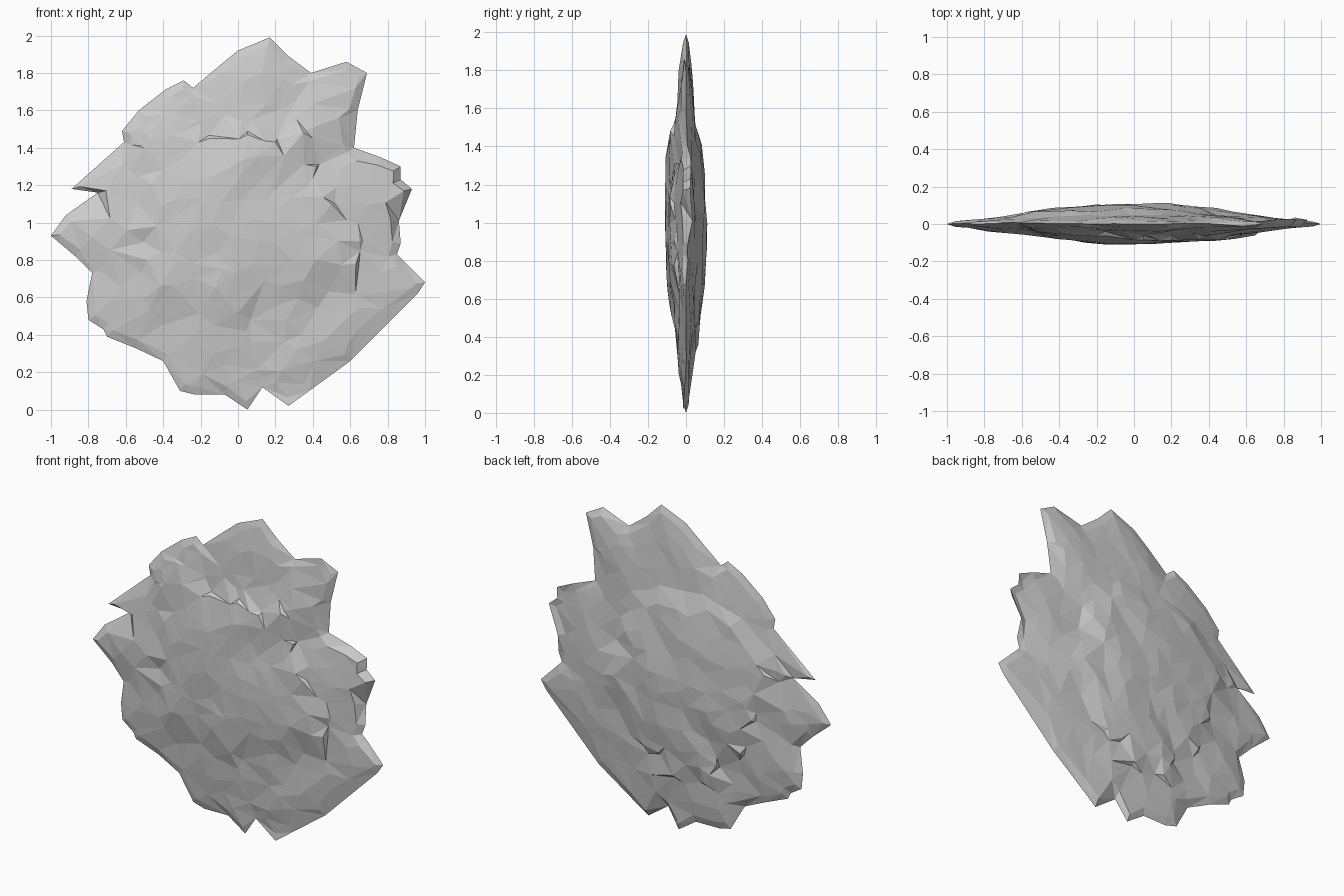
import bpy, bmesh, random
from mathutils import Vector, noise
from mathutils.geometry import delaunay_2d_cdt

if "Cube" in bpy.data.objects:
    bpy.data.objects.remove(bpy.data.objects["Cube"])

random.seed(4)
CENTRE = Vector((0.0, 0.98))

# Jagged silhouette seen from the front (x, z), clockwise from the top
RIM = [(.17, 1.99), (.27, 1.89), (.39, 1.80), (.58, 1.86), (.69, 1.80), (.64, 1.60),
       (.62, 1.40), (.76, 1.35), (.87, 1.30), (.87, 1.23), (.93, 1.18), (.86, 1.01),
       (.87, .89), (.85, .83), (.88, .80), (1.0, .68), (.96, .62), (.60, .26), (.38, .10),
       (.27, .02), (.13, .12), (.05, .0), (-.07, .08), (-.23, .08), (-.31, .10),
       (-.40, .26), (-.55, .33), (-.70, .39), (-.72, .43), (-.80, .48),
       (-.81, .58), (-.78, .73), (-.87, .82), (-1.0, .93), (-.92, 1.04), (-.75, 1.16),
       (-.89, 1.18), (-.61, 1.43), (-.62, 1.49), (-.53, 1.60), (-.39, 1.71), (-.29, 1.76),
       (-.24, 1.72), (-.11, 1.83), (0, 1.92)]
rim = [Vector(p) for p in reversed(RIM)]
N = len(rim)

# Fracture lines where a raised plate breaks off, one per side
FRONT_CLIFF = [(-.50, 1.40), (-.40, 1.58), (-.2, 1.53), (-.15, 1.45), (.05, 1.47), (.2, 1.43),
               (.35, 1.48), (.42, 1.30), (.50, 1.10), (.65, .90), (.63, .78)]
BACK_CLIFF = [(-.58, 1.15), (-.50, .85), (-.42, .62), (-.25, .50), (-.17, .36), (.05, .36),
              (.14, .48), (.25, .50)]


def inside(p, poly):
    hit = False
    for a, b in zip(poly, poly[1:] + poly[:1]):
        if (a[1] > p[1]) != (b[1] > p[1]):
            if p[0] < a[0] + (p[1] - a[1]) * (b[0] - a[0]) / (b[1] - a[1]):
                hit = not hit
    return hit


def radial(p):
    """0 at the centre, 1 on the silhouette."""
    d = p - CENTRE
    best = 99.0
    for a, b in zip(rim, rim[1:] + rim[:1]):
        e, w = b - a, a - CENTRE
        det = d.x * -e.y + d.y * e.x
        if abs(det) > 1e-9:
            k = (w.x * -e.y + w.y * e.x) / det
            u = (d.x * w.y - d.y * w.x) / det
            if k > 0 and 0 <= u <= 1:
                best = min(best, k)
    return min(1.0, 1.0 / best)


def rough(p, seed):
    """Noise stretched along the diagonal grain of the stone."""
    along, across = (p.x + p.y) * .7, (p.x - p.y) * .7
    return noise.noise(Vector((along * 2.2, across * 6, seed)))


def rim_depth(p):
    if abs(p.x) > .95 or p.y > 1.9:
        return 0.0
    return .03 * rough(p, 9.3) + (.025 if p.x > .7 and p.y > .8 else 0)


def inset(i, dist):
    """Point just inside rim corner i."""
    a = (rim[i] - rim[i - 1]).normalized()
    b = (rim[(i + 1) % N] - rim[i]).normalized()
    return rim[i] + Vector((-a.y - b.y, a.x + b.x)).normalized() * dist


rock = bmesh.new()
rim_verts = [rock.verts.new((p.x, rim_depth(p), p.y)) for p in rim]


def add_side(sign, cliff, seed):
    plate = [Vector(p) for p in cliff]
    mid = Vector((0, 1.0))
    # bevel points behind every rim corner
    pts = [q for q in (inset(i, .045) for i in range(N)) if inside(q, rim)]
    # both lips of the fracture line
    for p in plate:
        pts += [p, p + (p - mid).normalized() * .018]
    # jittered grid of facet corners
    for i in range(-9, 10):
        for j in range(0, 19):
            p = Vector((i * .11 + random.uniform(-.045, .045),
                        j * .11 + random.uniform(-.045, .045)))
            if inside(p, rim) and radial(p) < .93 and min((p - q).length for q in pts + rim) > .045:
                pts.append(p)
    area = plate + ([mid + Vector((0, -.5)), mid + Vector((-.5, -.3))] if sign < 0
                    else [Vector((.5, .9)), Vector((.3, 1.4)), Vector((-.3, 1.5))])
    centre = sum(area, Vector((0, 0))) / len(area)
    grown = [centre + (q - centre) * 1.008 for q in area]
    out, _, faces, orig, _, _ = delaunay_2d_cdt(rim + pts, [], [list(range(N))], 1, 1e-5)
    made = []
    for p, ids in zip(out, orig):
        ids = [i for i in ids if i < N]
        if ids:
            made.append(rim_verts[ids[0]])
            continue
        s = 1 - radial(p)
        h = .10 * min(1, s * 1.12) ** .6 + .022 * rough(p, seed) * min(1, s * 4)
        h += (.010 if inside(p, grown) else -.010) * min(1, s * 3)
        made.append(rock.verts.new((p.x, sign * max(.012, h), p.y)))
    for f in faces:
        vs = [made[i] for i in f]
        if len(set(vs)) < 3:
            continue
        if sign > 0:
            vs.reverse()
        if all(v in rim_verts for v in vs):
            # ears lying wholly on the rim get a small peak, so both sides stay apart
            c = sum((v.co for v in vs), Vector()) / 3 + Vector((0, sign * .012, 0))
            peak = rock.verts.new(c)
            for k in range(3):
                rock.faces.new((vs[k], vs[(k + 1) % 3], peak))
        else:
            rock.faces.new(vs)


# Front and back faces share the sharp rim
add_side(-1, FRONT_CLIFF, 1.7)
add_side(1, BACK_CLIFF, 5.1)

mesh = bpy.data.meshes.new("flat_rock")
rock.to_mesh(mesh)
rock.free()
bpy.context.collection.objects.link(bpy.data.objects.new("flat_rock", mesh))
